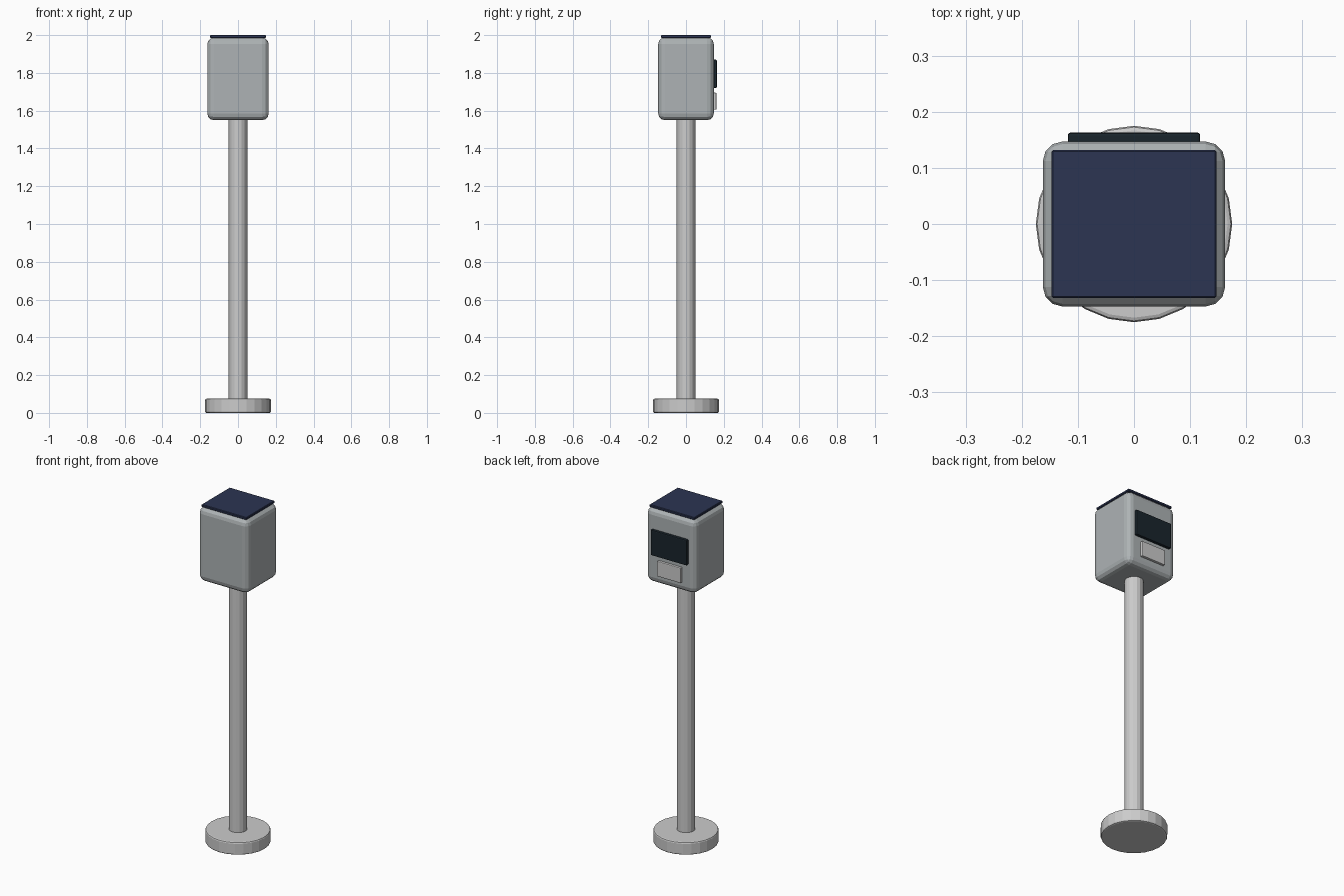
import bpy, math

if "Cube" in bpy.data.objects:
    bpy.data.objects.remove(bpy.data.objects["Cube"])


def material(name, rgb):
    m = bpy.data.materials.new(name)
    m.diffuse_color = (*rgb, 1)
    m.use_nodes = True
    m.node_tree.nodes["Principled BSDF"].inputs["Base Color"].default_value = m.diffuse_color
    return m


def finish(ob, name, bevel, segments, mat):
    ob.name = name
    if mat:
        ob.data.materials.append(mat)
    if bevel:
        b = ob.modifiers.new("Bevel", 'BEVEL')
        b.width = bevel
        b.segments = segments
        b.limit_method = 'ANGLE'
        b.angle_limit = math.radians(40)
    return ob


def box(name, lo, hi, bevel=0, segments=1, mat=None):
    bpy.ops.mesh.primitive_cube_add(size=1, location=[(a + b) / 2 for a, b in zip(lo, hi)])
    ob = bpy.context.object
    ob.scale = [b - a for a, b in zip(lo, hi)]
    bpy.ops.object.transform_apply(location=False, rotation=False, scale=True)
    return finish(ob, name, bevel, segments, mat)


def cylinder(name, radius, z0, z1, sides, bevel=0):
    bpy.ops.mesh.primitive_cylinder_add(vertices=sides, radius=radius, depth=z1 - z0,
                                        location=(0, 0, (z0 + z1) / 2))
    return finish(bpy.context.object, name, bevel, 2, None)


navy = material("solar_navy", (0.025, 0.035, 0.085))
dark = material("screen_dark", (0.01, 0.018, 0.025))
shell = material("housing_grey", (0.42, 0.45, 0.46))

# Ground plate and post
cylinder("base_plate", 0.175, 0.0, 0.075, 24, 0.008)
cylinder("post", 0.05, 0.06, 1.57, 16)

# Rounded housing with a solar panel on top
box("housing", (-0.1625, -0.147, 1.55), (0.1625, 0.147, 1.987), 0.035, 3, shell)
box("solar_panel", (-0.147, -0.132, 1.985), (0.147, 0.132, 2.0), 0.003, 1, navy)

# Screen and keypad on the rear face
box("screen", (-0.118, 0.142, 1.72), (0.118, 0.163, 1.87), 0.005, 2, dark)
box("keypad", (-0.078, 0.142, 1.605), (0.078, 0.161, 1.695), 0.004, 2)
